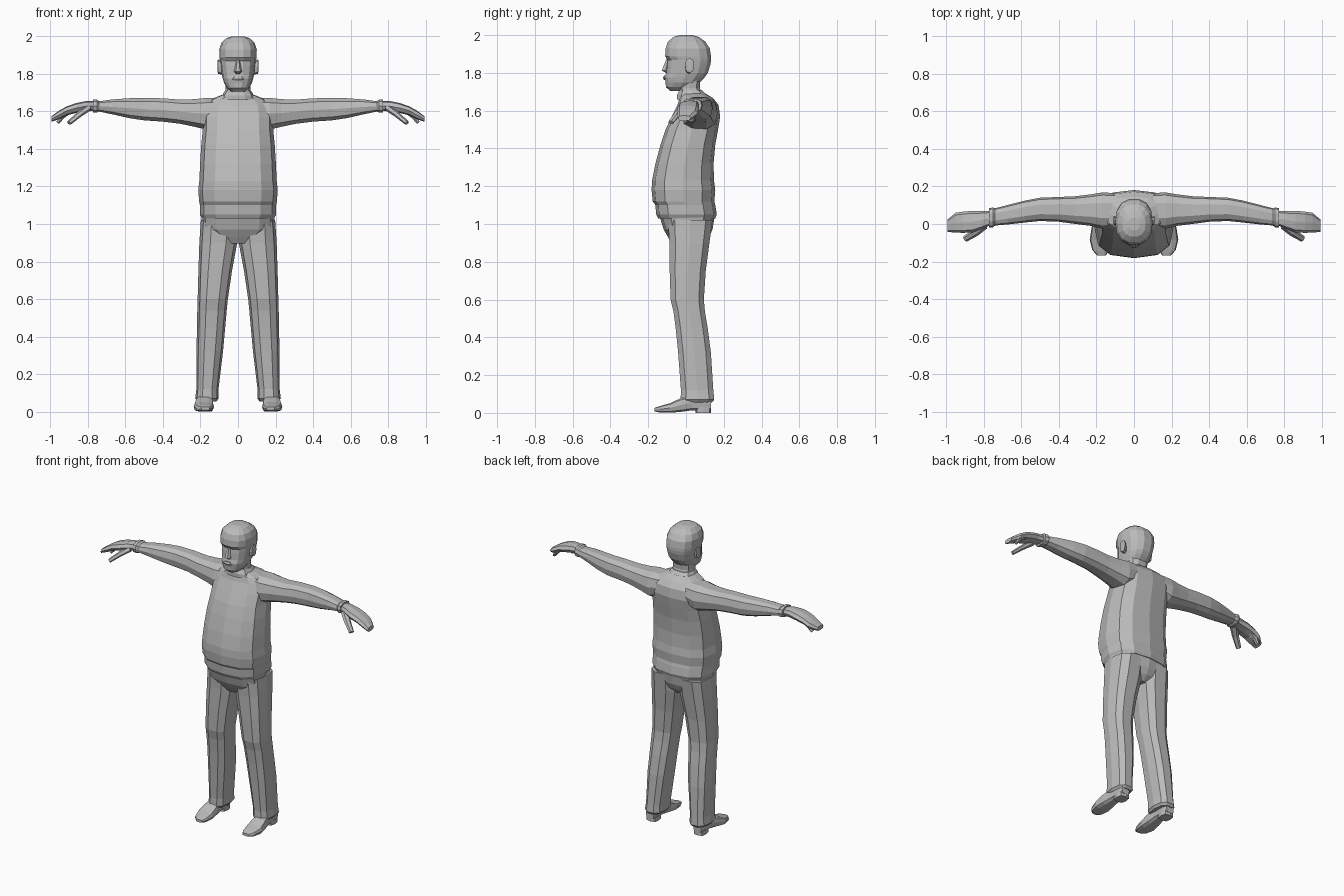
import bpy, bmesh, math
from mathutils import Vector

cloth = bpy.data.materials.new("plain grey")
cloth.diffuse_color = (0.5, 0.5, 0.5, 1)


def ring(axis, pos, u0, u1, v0, v1, n=12, power=0.75):
    """Rounded-box polygon filling u0..u1 by v0..v1, across the given axis."""
    pts = []
    for i in range(n):
        a = 2 * math.pi * i / n
        c, s = math.cos(a), math.sin(a)
        c = math.copysign(abs(c) ** power, c) if abs(c) > 1e-6 else 0
        s = math.copysign(abs(s) ** power, s) if abs(s) > 1e-6 else 0
        u = (u0 + u1) / 2 + (u1 - u0) / 2 * c
        v = (v0 + v1) / 2 + (v1 - v0) / 2 * s
        pts.append({"x": (pos, u, v), "y": (u, pos, v), "z": (u, v, pos)}[axis])
    return pts


def loft(name, rings, mirror=False):
    """Skin a list of rings with capped ends; optionally mirror left to right."""
    bm = bmesh.new()
    loops = [[bm.verts.new(p) for p in r] for r in rings]
    n = len(loops[0])
    for a, b in zip(loops, loops[1:]):
        for i in range(n):
            j = (i + 1) % n
            bm.faces.new((a[i], a[j], b[j], b[i]))
    bm.faces.new(loops[0])
    bm.faces.new(loops[-1])
    bmesh.ops.recalc_face_normals(bm, faces=bm.faces)
    mesh = bpy.data.meshes.new(name)
    bm.to_mesh(mesh)
    bm.free()
    mesh.materials.append(cloth)
    ob = bpy.data.objects.new(name, mesh)
    bpy.context.collection.objects.link(ob)
    if mirror:
        ob.modifiers.new("mirror", "MIRROR").use_mirror_merge = False
    return ob


def upright(name, rows, n=12, power=0.75):
    """Centred loft from rows of height, half width, front y, back y."""
    return loft(name, [ring("z", z, -w, w, f, b, n, power) for z, w, f, b in rows])


def finger(name, path, radius, n=6):
    """Tapered finger following a path."""
    rings = []
    for i, p in enumerate(path):
        d = (Vector(path[min(i + 1, len(path) - 1)]) - Vector(path[max(i - 1, 0)])).normalized()
        side = d.cross(Vector((0, 0, 1))).normalized()
        up = side.cross(d)
        r = radius * (1 - 0.18 * i)
        rings.append([Vector(p) + r * (math.cos(t) * side + 0.7 * math.sin(t) * up)
                      for t in (2 * math.pi * k / n for k in range(n))])
    return loft(name, rings, True)


# Jacket body with a gathered waistband
upright("jacket", [
    (1.03, 0.192, -0.148, 0.155), (1.05, 0.203, -0.158, 0.163),
    (1.10, 0.203, -0.162, 0.155), (1.12, 0.207, -0.176, 0.15),
    (1.18, 0.212, -0.182, 0.155), (1.23, 0.206, -0.18, 0.148),
    (1.32, 0.202, -0.162, 0.146), (1.42, 0.196, -0.135, 0.155),
    (1.50, 0.188, -0.108, 0.17), (1.57, 0.188, -0.075, 0.181),
    (1.63, 0.180, -0.045, 0.172), (1.665, 0.145, -0.035, 0.145),
    (1.69, 0.08, -0.035, 0.105)])

# Collar, neck
upright("collar", [(1.66, 0.095, -0.05, 0.12), (1.685, 0.085, -0.05, 0.11),
                   (1.71, 0.07, -0.035, 0.085)], 10)
upright("neck", [(1.66, 0.075, -0.04, 0.10), (1.72, 0.066, -0.04, 0.075),
                 (1.79, 0.07, -0.05, 0.08)], 10)

# Head with chin, mouth, eye hollow, brow and crown
upright("head", [
    (1.705, 0.034, -0.085, 0.00), (1.725, 0.058, -0.108, 0.045),
    (1.75, 0.074, -0.110, 0.075), (1.775, 0.081, -0.115, 0.10),
    (1.80, 0.087, -0.106, 0.118), (1.845, 0.093, -0.102, 0.132),
    (1.868, 0.096, -0.098, 0.135), (1.888, 0.099, -0.113, 0.135),
    (1.93, 0.100, -0.110, 0.128), (1.965, 0.088, -0.098, 0.105),
    (1.99, 0.062, -0.068, 0.070), (2.0, 0.030, -0.035, 0.035)], 14, 0.82)
loft("nose", [ring("z", z, -w, w, f, -0.085, 6, 0.9) for z, w, f in
              ((1.80, 0.014, -0.108), (1.812, 0.022, -0.130),
               (1.83, 0.017, -0.124), (1.875, 0.009, -0.105))])
upright("lips", [(1.762, 0.022, -0.116, -0.08), (1.772, 0.034, -0.122, -0.08),
                 (1.785, 0.024, -0.117, -0.08)], 8)
loft("ear", [ring("x", x, y0, y1, z0, z1, 8) for x, y0, y1, z0, z1 in
             ((0.08, -0.005, 0.03, 1.795, 1.865), (0.107, -0.005, 0.043, 1.80, 1.878),
              (0.109, 0.005, 0.035, 1.815, 1.868))], True)

# Sleeves, wider at the shoulder, with a flared cuff
loft("sleeve", [ring("x", x, y0, y1, z0, z1, 10) for x, y0, y1, z0, z1 in (
    (0.10, -0.02, 0.165, 1.53, 1.672), (0.17, -0.025, 0.168, 1.50, 1.675),
    (0.23, -0.01, 0.158, 1.515, 1.668), (0.31, 0.00, 0.148, 1.532, 1.665),
    (0.40, 0.012, 0.144, 1.543, 1.672), (0.50, 0.016, 0.140, 1.55, 1.674),
    (0.58, 0.008, 0.125, 1.562, 1.672), (0.67, -0.002, 0.102, 1.583, 1.665),
    (0.74, -0.008, 0.084, 1.598, 1.655), (0.752, -0.018, 0.088, 1.592, 1.664),
    (0.772, -0.018, 0.084, 1.594, 1.664))], True)

# Hands
loft("hand", [ring("x", x, y0, y1, z0, z1, 8) for x, y0, y1, z0, z1 in (
    (0.76, -0.005, 0.07, 1.605, 1.655), (0.81, -0.025, 0.068, 1.60, 1.655),
    (0.86, -0.045, 0.07, 1.592, 1.645), (0.91, -0.047, 0.066, 1.58, 1.628),
    (0.95, -0.046, 0.06, 1.560, 1.606), (0.993, -0.042, 0.025, 1.545, 1.575))], True)
finger("thumb", [(0.80, -0.005, 1.618), (0.845, -0.045, 1.585), (0.90, -0.08, 1.538)], 0.026)
finger("curled_finger", [(0.90, 0.03, 1.60), (0.935, 0.03, 1.572), (0.96, 0.025, 1.540)], 0.022)

# Trouser seat and legs
upright("trouser_seat", [
    (0.895, 0.05, -0.075, 0.09), (0.93, 0.14, -0.095, 0.122),
    (0.97, 0.19, -0.118, 0.14), (1.06, 0.196, -0.146, 0.155)])
loft("trouser_leg", [ring("z", z, x0, x1, y0, y1, 10) for z, x0, x1, y0, y1 in (
    (0.055, 0.115, 0.215, -0.02, 0.14), (0.07, 0.103, 0.228, -0.032, 0.153),
    (0.12, 0.104, 0.222, -0.030, 0.148), (0.32, 0.080, 0.222, -0.045, 0.135),
    (0.45, 0.068, 0.218, -0.058, 0.118), (0.54, 0.060, 0.217, -0.070, 0.103),
    (0.60, 0.054, 0.215, -0.085, 0.098), (0.75, 0.032, 0.211, -0.090, 0.108),
    (0.90, 0.004, 0.206, -0.092, 0.128), (1.02, 0.002, 0.198, -0.10, 0.145))], True)

# Shoes with a raised heel
loft("shoe", [ring("y", y, x0, x1, z0, z1, 10, 0.6) for y, x0, x1, z0, z1 in (
    (-0.168, 0.15, 0.195, 0.008, 0.026), (-0.14, 0.135, 0.222, 0.002, 0.036),
    (-0.085, 0.128, 0.236, 0.0, 0.052), (-0.03, 0.132, 0.228, 0.004, 0.078),
    (0.03, 0.138, 0.215, 0.012, 0.095), (0.10, 0.138, 0.212, 0.012, 0.09),
    (0.132, 0.148, 0.205, 0.015, 0.075))], True)
loft("shoe_heel", [ring("z", z, 0.138, 0.213, 0.05, 0.132, 8, 0.6)
                   for z in (0.0, 0.03)], True)
